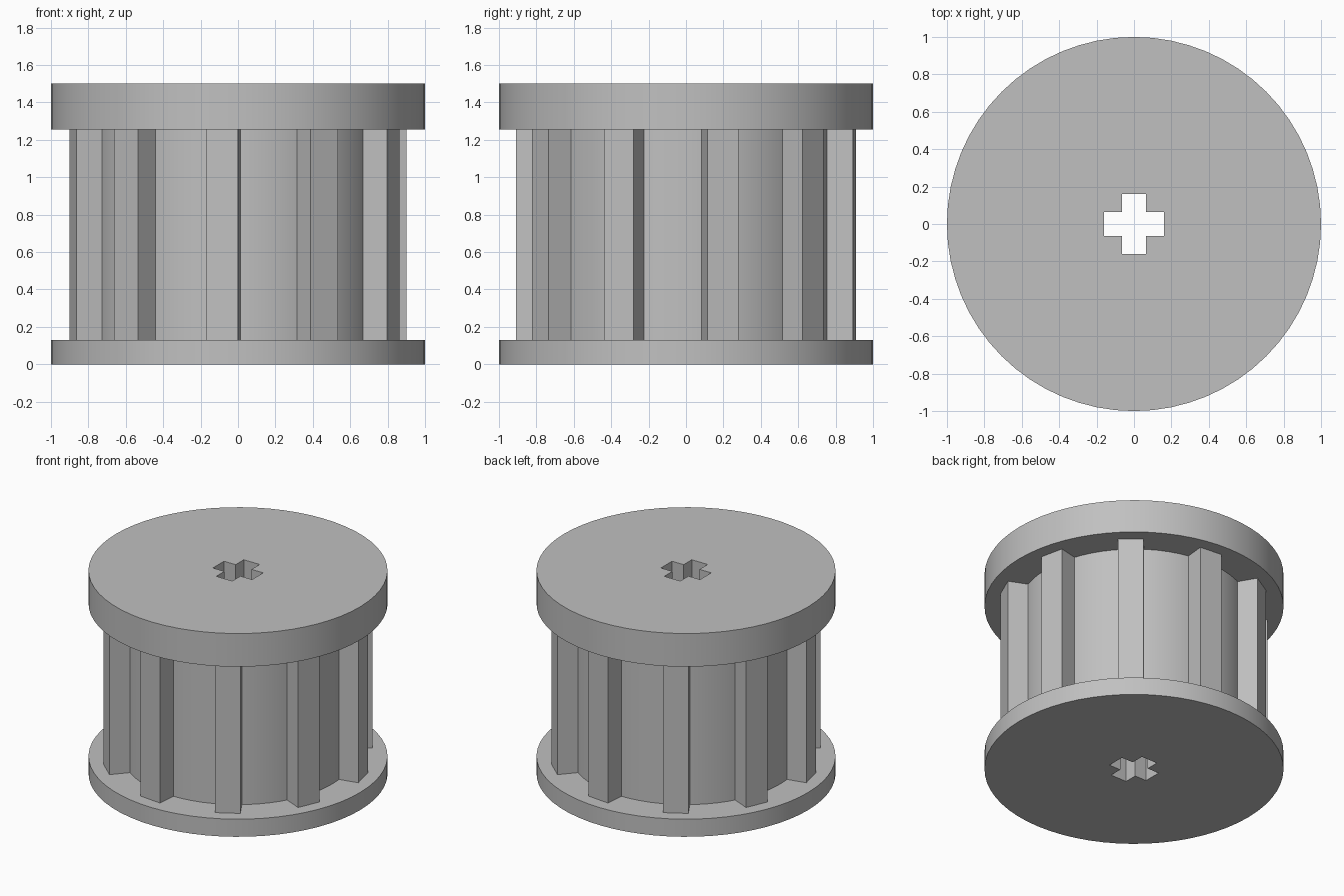
import bpy
import bmesh
from math import cos, sin, tau, radians
from mathutils import Matrix, Vector

if "Cube" in bpy.data.objects:
    bpy.data.objects.remove(bpy.data.objects["Cube"])

SIDES = 64
BASE_TOP, RIM_BOTTOM, TOP = 0.13, 1.255, 1.5
CORE_R, RIB_R, RIB_HALF = 0.77, 0.905, 0.085
RIBS, FIRST_RIB = 10, -5.4

GREY = (0.53, 0.53, 0.53, 1)
grey = bpy.data.materials.new("plain grey")
grey.use_nodes = True
grey.diffuse_color = GREY
grey.node_tree.nodes["Principled BSDF"].inputs["Base Color"].default_value = GREY


def finish(name, bm):
    bmesh.ops.recalc_face_normals(bm, faces=bm.faces)
    mesh = bpy.data.meshes.new(name)
    bm.to_mesh(mesh)
    bm.free()
    mesh.materials.append(grey)
    obj = bpy.data.objects.new(name, mesh)
    bpy.context.collection.objects.link(obj)
    return obj


def stack(bm, outlines):
    """Join closed outlines with side quads and cap both ends."""
    rings = [[bm.verts.new(p) for p in outline] for outline in outlines]
    for low, high in zip(rings, rings[1:]):
        for i in range(len(low)):
            j = (i + 1) % len(low)
            bm.faces.new((low[i], low[j], high[j], high[i]))
    bm.faces.new(rings[0][::-1])
    bm.faces.new(rings[-1])


def circle(r, z):
    return [(r * cos(tau * i / SIDES), r * sin(tau * i / SIDES), z)
            for i in range(SIDES)]


# Spool: base flange, core and deeper top flange in one solid
bm = bmesh.new()
profile = [(1, 0), (1, BASE_TOP), (CORE_R, BASE_TOP),
           (CORE_R, RIM_BOTTOM), (1, RIM_BOTTOM), (1, TOP)]
stack(bm, [circle(r, z) for r, z in profile])
spool = finish("spool", bm)

# Cross-shaped axle hole, cut right through
A, W = 0.16, 0.065
quarter = [Vector((A, -W)), Vector((A, W)), Vector((W, W))]
cross = [Matrix.Rotation(tau * k / 4, 2) @ p for k in range(4) for p in quarter]
bm = bmesh.new()
stack(bm, [[(p.x, p.y, z) for p in cross] for z in (-0.1, TOP + 0.1)])
cutter = finish("axle_hole_cutter", bm)
cutter.hide_render = True

cut = spool.modifiers.new("axle hole", 'BOOLEAN')
cut.operation = 'DIFFERENCE'
cut.solver = 'EXACT'
cut.object = cutter
bpy.ops.object.select_all(action='DESELECT')
bpy.context.view_layer.objects.active = spool
spool.select_set(True)
bpy.ops.object.modifier_apply(modifier=cut.name)
bpy.data.objects.remove(cutter)
bpy.ops.object.shade_smooth_by_angle(angle=radians(30))

# Straight ribs around the core
bm = bmesh.new()
inner = CORE_R - 0.05
for k in range(RIBS):
    turn = Matrix.Rotation(radians(FIRST_RIB) + tau * k / RIBS, 3, 'Z')
    corners = [(-RIB_HALF, -RIB_R), (RIB_HALF, -RIB_R),
               (RIB_HALF, -inner), (-RIB_HALF, -inner)]
    stack(bm, [[turn @ Vector((x, y, z)) for x, y in corners]
               for z in (BASE_TOP, RIM_BOTTOM)])
finish("ribs", bm)
